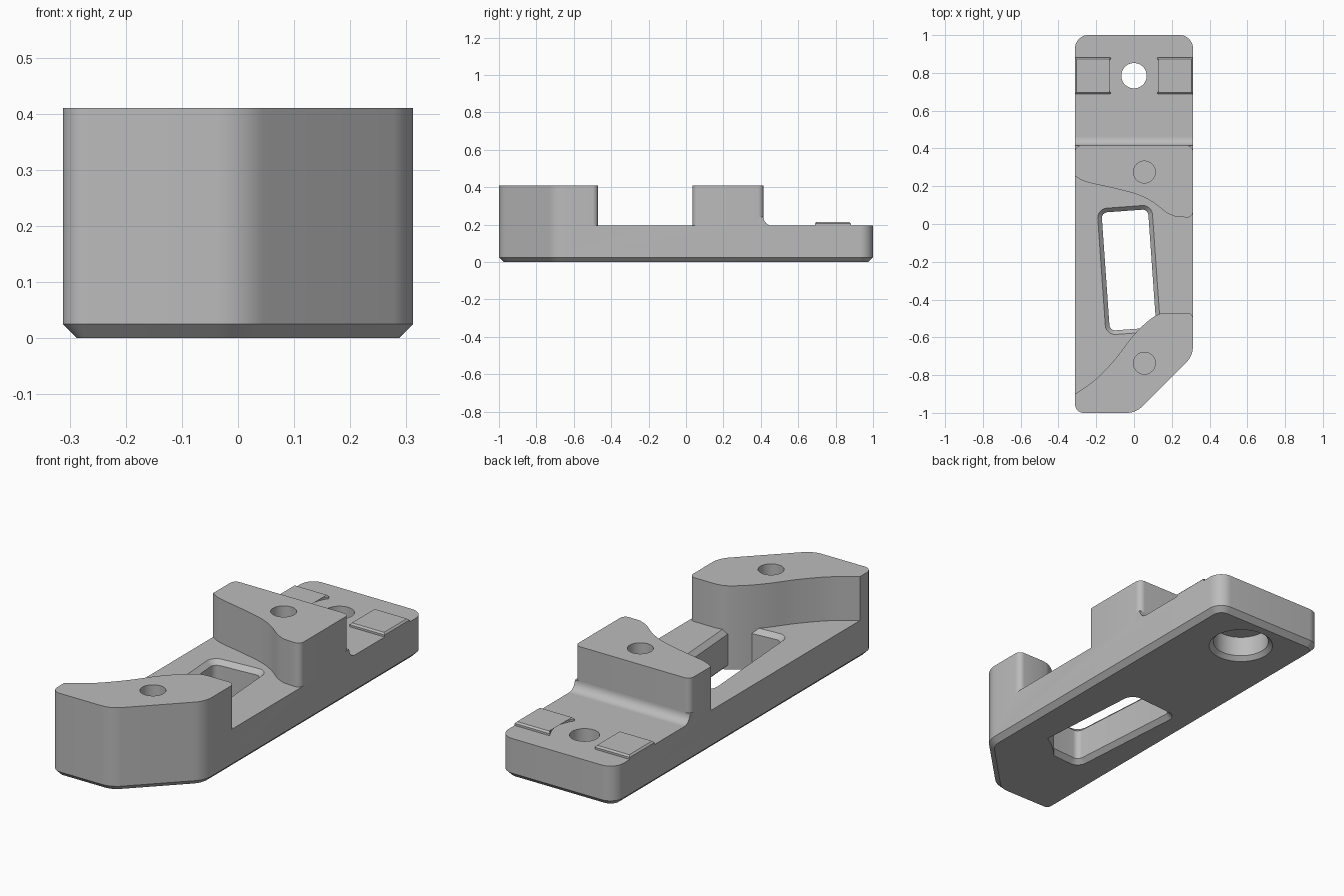
import bpy, bmesh, math
from mathutils import Vector

cube = bpy.data.objects.get("Cube")
if cube:
    bpy.data.objects.remove(cube, do_unlink=True)

grey = bpy.data.materials.new("plain grey")
grey.use_nodes = True
COLOUR = (0.5, 0.5, 0.5, 1)
grey.diffuse_color = COLOUR
grey.node_tree.nodes["Principled BSDF"].inputs["Base Color"].default_value = COLOUR


def rounded(corners, steps=10):
    """Counter-clockwise outline from (x, y, corner radius)."""
    out = []
    for i, (x, y, r) in enumerate(corners):
        p = Vector((x, y))
        a = (Vector(corners[i - 1][:2]) - p).normalized()
        b = (Vector(corners[(i + 1) % len(corners)][:2]) - p).normalized()
        if r == 0:
            out.append(p)
            continue
        half = a.angle(b) / 2
        centre = p + (a + b).normalized() * r / math.sin(half)
        start = p + a * r / math.tan(half) - centre
        end = p + b * r / math.tan(half) - centre
        sweep = math.pi - 2 * half
        for k in range(steps + 1):
            t = k / steps
            out.append(centre + (start * math.sin((1 - t) * sweep)
                                 + end * math.sin(t * sweep)) / math.sin(sweep))
    return out


def circle(x, y, r, n=48):
    return [Vector((x + r * math.cos(2 * math.pi * k / n),
                    y + r * math.sin(2 * math.pi * k / n))) for k in range(n)]


def smooth_path(points, steps=6):
    """Catmull-Rom path through the points."""
    p = [Vector(q) for q in points]
    p = [2 * p[0] - p[1]] + p + [2 * p[-1] - p[-2]]
    out = []
    for a, b, c, d in zip(p, p[1:], p[2:], p[3:]):
        for k in range(steps):
            t = k / steps
            out.append((2 * b + (c - a) * t + (2 * a - 5 * b + 4 * c - d) * t ** 2
                        + (3 * b - a - 3 * c + d) * t ** 3) / 2)
    return out + [p[-2]]


def inset(poly, d):
    """Move every edge of a counter-clockwise outline inwards by d."""
    out = []
    for i, p in enumerate(poly):
        e1 = (p - poly[i - 1]).normalized()
        e2 = (poly[(i + 1) % len(poly)] - p).normalized()
        n1, n2 = Vector((-e1.y, e1.x)), Vector((-e2.y, e2.x))
        out.append(p + (n1 + n2) * d / (1 + n1.dot(n2)))
    return out


def solid(name, poly, levels, along_x=False):
    """Stack of outlines, one for each (height, inset)."""
    bm = bmesh.new()
    rings = []
    for h, d in levels:
        ring = inset(poly, d) if d else poly
        rings.append([bm.verts.new((h, p.x, p.y) if along_x else (p.x, p.y, h))
                      for p in ring])
    n = len(poly)
    for low, high in zip(rings, rings[1:]):
        for i in range(n):
            j = (i + 1) % n
            bm.faces.new((low[i], low[j], high[j], high[i]))
    bm.faces.new(rings[0][::-1])
    bm.faces.new(rings[-1])
    bmesh.ops.recalc_face_normals(bm, faces=bm.faces)
    mesh = bpy.data.meshes.new(name)
    bm.to_mesh(mesh)
    bm.free()
    mesh.materials.append(grey)
    obj = bpy.data.objects.new(name, mesh)
    bpy.context.collection.objects.link(obj)
    return obj


def activate(obj):
    bpy.ops.object.select_all(action='DESELECT')
    obj.select_set(True)
    bpy.context.view_layer.objects.active = obj


def cut(obj, cutter):
    activate(obj)
    mod = obj.modifiers.new("cut", 'BOOLEAN')
    mod.operation = 'DIFFERENCE'
    mod.solver = 'EXACT'
    mod.object = cutter
    bpy.ops.object.modifier_apply(modifier=mod.name)
    bpy.data.objects.remove(cutter, do_unlink=True)


W, LEDGE, TOP, OUT = 0.312, 0.195, 0.41, 0.4
HOLE_Y = 0.785

# Full-height block with a chamfered foot
outline = rounded([(-W, -1, 0.045), (0.01, -1, 0.12), (W, -0.698, 0.12),
                   (W, 1, 0.07), (-W, 1, 0.07)])
body = solid("bracket_body", outline, [(0, 0.025), (0.025, 0), (TOP, 0)])

# Curved faces of the two posts, ending in rounded corners on the left side
front_curve = smooth_path([(-OUT, -0.96), (-W, -0.9), (-0.2, -0.82), (-0.1, -0.715),
                           (-0.02, -0.61), (0.05, -0.535), (0.12, -0.482), (0.17, -0.47)])
rear_curve = smooth_path([(-OUT, 0.29), (-W, 0.252), (-0.25, 0.222), (-0.1, 0.188),
                          (0.02, 0.155), (0.1, 0.115), (0.17, 0.062), (0.22, 0.038)])


def corner(y, turn, r=0.03):
    """Quarter round from the post face at y to the side wall."""
    return [Vector((W - r + r * math.sin(a), y + turn * r * (1 - math.cos(a))))
            for a in [math.pi / 2 * k / 8 for k in range(9)]]


front_edge = front_curve + corner(-0.47, -1) + [Vector((OUT, -0.5))]
rear_edge = rear_curve + corner(0.035, 1) + [Vector((OUT, 0.065))]
cut(body, solid("gap_cutter", front_edge + rear_edge[::-1], [(LEDGE, 0), (0.6, 0)]))

# Rear ledge, with rounded rear corners on the post
right_half = corner(0.415, -1) + [Vector((OUT, 0.385)), Vector((OUT, 1.2))]
left_half = [Vector((-p.x, p.y)) for p in right_half[::-1]]
cut(body, solid("ledge_cutter", left_half + right_half, [(LEDGE, 0), (0.6, 0)]))

# Slanted slot with chamfered rims; the front post runs down through its corner
slot = rounded([(-0.128, -0.565, 0.03), (0.118, -0.547, 0.03),
                (0.074, 0.078, 0.03), (-0.172, 0.06, 0.03)], 6)
slot_cutter = solid("slot_cutter", slot, [(-0.01, -0.032), (0.022, 0),
                                          (LEDGE - 0.022, 0), (LEDGE + 0.01, -0.032)])
guard = front_edge[::-1] + [Vector((-OUT, -1.1)), Vector((OUT, -1.1))]
cut(slot_cutter, solid("post_guard", guard, [(-0.5, 0), (0.5, 0)]))
cut(body, slot_cutter)

# Blind holes in the posts
for y in (0.275, -0.737):
    cut(body, solid("post_hole_cutter", circle(0.055, y, 0.058), [(0.2, 0), (0.6, 0)]))

# Through hole in the ledge with a chamfered counterbore underneath
cut(body, solid("through_hole_cutter", circle(0, HOLE_Y, 0.067), [(-0.1, 0), (0.6, 0)]))
cut(body, solid("counterbore_cutter", circle(0, HOLE_Y, 0.13),
                [(-0.01, -0.03), (0.02, 0), (0.12, 0)]))

# Fillet between the ledge and the rear post
R = 0.045
fillet = [Vector((0.38, LEDGE - 0.01)), Vector((0.415 + R, LEDGE - 0.01))]
fillet += [Vector((0.415 + R - R * math.sin(a), LEDGE + R - R * math.cos(a)))
           for a in [math.pi / 2 * k / 10 for k in range(11)]]
fillet.append(Vector((0.38, LEDGE + R)))
parts = [body, solid("post_fillet", fillet, [(-W, 0), (W, 0)], along_x=True)]

# Raised pads on both sides of the through hole
arc = [Vector((0.153 * math.cos(a), HOLE_Y + 0.153 * math.sin(a)))
       for a in [0.66 - 1.32 * k / 14 for k in range(15)]]
y0, y1 = HOLE_Y - 0.096, HOLE_Y + 0.096
pad = arc + [Vector((0.128, y0)), Vector((W, y0)), Vector((W, y1)), Vector((0.128, y1))]
for side, name in ((1, "left_pad"), (-1, "right_pad")):
    poly = pad if side == 1 else [Vector((-p.x, p.y)) for p in pad[::-1]]
    parts.append(solid(name, poly, [(LEDGE - 0.01, 0), (LEDGE + 0.01, 0),
                                    (LEDGE + 0.018, 0.008)]))

for obj in parts:
    activate(obj)
    bpy.ops.object.shade_smooth_by_angle(angle=math.radians(30))
